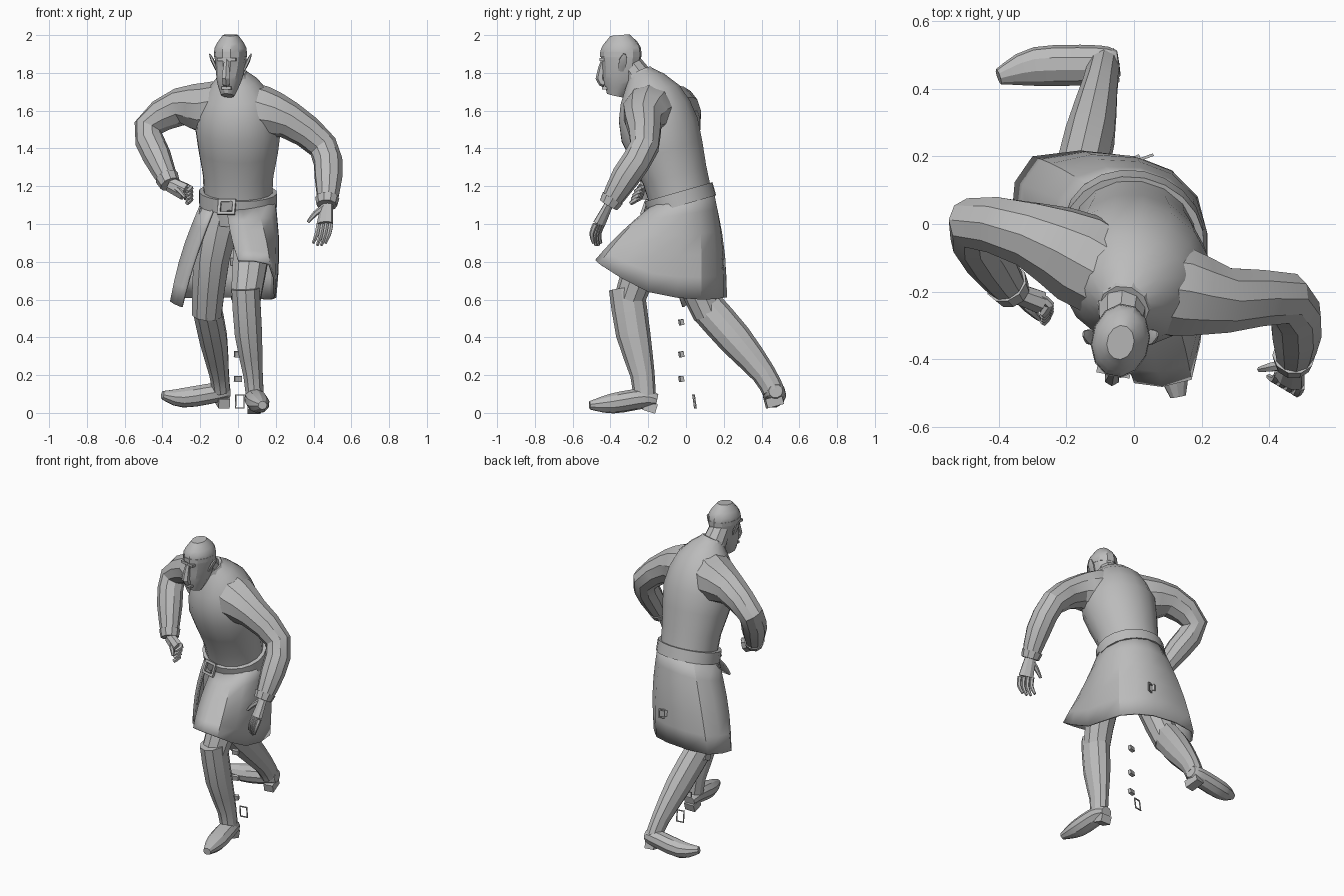
import bpy, bmesh, math
from mathutils import Vector, Matrix

default_cube = bpy.data.objects.get("Cube")
if default_cube:
    bpy.data.objects.remove(default_cube, do_unlink=True)

colour = (.5, .5, .5, 1)
grey = bpy.data.materials.new("plain_grey")
grey.use_nodes = True
grey.diffuse_color = colour
grey.node_tree.nodes["Principled BSDF"].inputs["Base Color"].default_value = colour

RIGHTWARD = Vector((1, 0, 0))
BACKWARD = Vector((0, 1, 0))
UPWARD = Vector((0, 0, 1))
BODY_SIDE = Matrix.Rotation(math.radians(-20), 3, 'Z') @ RIGHTWARD
FACE_SIDE = Matrix.Rotation(math.radians(-11), 3, 'Z') @ RIGHTWARD


def finish(name, bm):
    bmesh.ops.recalc_face_normals(bm, faces=bm.faces)
    mesh = bpy.data.meshes.new(name)
    bm.to_mesh(mesh)
    bm.free()
    mesh.materials.append(grey)
    part = bpy.data.objects.new(name, mesh)
    bpy.context.scene.collection.objects.link(part)
    bpy.ops.object.select_all(action='DESELECT')
    part.select_set(True)
    bpy.context.view_layer.objects.active = part
    bpy.ops.object.shade_smooth_by_angle(angle=math.radians(28))
    return part


def spline(points, steps):
    """Smooth curve through points of any dimension."""
    padded = [points[0], *points, points[-1]]
    result = []
    for before, start, end, after in zip(padded, padded[1:], padded[2:], padded[3:]):
        leave, arrive = (end - before) / 2, (after - start) / 2
        for step in range(steps):
            t = step / steps
            ease = t * t * (3 - 2 * t)
            result.append(start.lerp(end, ease)
                          + leave * t * (1 - t) ** 2 - arrive * t * t * (1 - t))
    return result + [points[-1]]


def tube(name, path, radii, side=RIGHTWARD, flat=1, sides=10, steps=2):
    """Closed tube along a smoothed path; flat is its depth over its width."""
    stations = spline([Vector((*p, r)) for p, r in zip(path, radii)], steps)
    centres = [s.xyz for s in stations]
    last = len(centres) - 1
    bm = bmesh.new()
    loops = []
    for i, (centre, station) in enumerate(zip(centres, stations)):
        along = (centres[min(i + 1, last)] - centres[max(i - 1, 0)]).normalized()
        side = (side - along * side.dot(along)).normalized()
        depth = along.cross(side) * flat
        turns = [math.tau * (k + .5) / sides for k in range(sides)]
        loops.append([bm.verts.new(centre + station.w * (side * math.cos(a) + depth * math.sin(a)))
                      for a in turns])
    for low, high in zip(loops, loops[1:]):
        for k in range(sides):
            bm.faces.new((low[k - 1], low[k], high[k], high[k - 1]))
    bm.faces.new(loops[0])
    bm.faces.new(loops[-1])
    return finish(name, bm)


def box(name, centre, size, yaw=0, pitch=0):
    turn = Matrix.Rotation(math.radians(yaw), 4, 'Z') @ Matrix.Rotation(math.radians(pitch), 4, 'X')
    bm = bmesh.new()
    bmesh.ops.create_cube(bm, size=1, matrix=Matrix.Translation(centre) @ turn
                          @ Matrix.Diagonal((*size, 1)))
    return finish(name, bm)


def buckle(name, centre, width, height, bar, yaw, pitch):
    """Open rectangle of four bars."""
    turn = Matrix.Rotation(math.radians(yaw), 3, 'Z') @ Matrix.Rotation(math.radians(pitch), 3, 'X')
    for sign in (-1, 1):
        across = turn @ RIGHTWARD * sign * width / 2
        upward = turn @ UPWARD * sign * height / 2
        box(name + "_upright", Vector(centre) + across, (bar, bar, height + bar), yaw, pitch)
        box(name + "_crossbar", Vector(centre) + upward, (width, bar, bar), yaw, pitch)


# Torso leaning forward, with belt
tube("torso", [(0, 0, 1.02), (0, -.06, 1.26), (0, -.14, 1.5), (-.01, -.19, 1.68), (-.03, -.24, 1.8)],
     [.18, .19, .23, .18, .07], BODY_SIDE, flat=.92, sides=16)
tube("belt", [(0, -.02, 1.1), (0, -.04, 1.17)], [.21, .21], BODY_SIDE, flat=.88, sides=20)
buckle("belt_buckle", (-.06, -.21, 1.09), .08, .07, .015, -15, -20)

# Neck, collar and head
tube("neck", [(-.03, -.21, 1.72), (-.04, -.31, 1.86)], [.08, .065])
tube("collar", [(-.02, -.22, 1.74), (-.03, -.25, 1.8)], [.1, .075], BODY_SIDE)
tube("head", [(-.055, -.375, 1.68), (-.05, -.36, 1.75), (-.04, -.345, 1.84), (-.04, -.345, 1.93), (-.04, -.35, 2)],
     [.035, .062, .078, .084, .04], FACE_SIDE, flat=1.28, sides=12, steps=3)
tube("cap_rim", [(-.04, -.345, 1.885), (-.04, -.345, 1.91)], [.087, .087], FACE_SIDE, flat=1.28, sides=12)
tube("nose", [(-.06, -.435, 1.87), (-.065, -.455, 1.77), (-.06, -.43, 1.74)], [.014, .024, .018], sides=6)
box("brow", (-.06, -.435, 1.87), (.1, .025, .016), yaw=-11)
box("mouth", (-.06, -.425, 1.72), (.05, .03, .014), yaw=-11)
for sign, label in ((-1, "right"), (1, "left")):
    root = Vector((-.04 + sign * .07, -.345, 1.81))
    tip = root + Vector((sign * .04, .02, .09))
    tube(label + "_ear", [root, root.lerp(tip, .6), tip], [.015, .025, .008], BACKWARD, flat=.4, sides=6)

# Sleeves growing out of a shared yoke, with cuffs over the wrists
YOKE = (-.02, -.18, 1.64)
ARMS = {
    "right": [YOKE, (-.16, -.1, 1.61), (-.31, -.03, 1.62), (-.475, 0, 1.51), (-.43, -.1, 1.36), (-.36, -.2, 1.21)],
    "left": [YOKE, (.13, -.2, 1.59), (.27, -.225, 1.55), (.45, -.22, 1.41), (.48, -.32, 1.25), (.47, -.41, 1.1)],
}
for label, path in ARMS.items():
    tube(label + "_sleeve", path, [.13, .14, .1, .079, .076, .05], BACKWARD)
    forearm, wrist = Vector(path[-2]), Vector(path[-1])
    tube(label + "_cuff", [wrist.lerp(forearm, .25), wrist], [.064, .055], BACKWARD)

# Right hand closed, left hand hanging open
right_wrist, left_wrist = (Vector(path[-1]) for path in ARMS.values())
right_knuckles = right_wrist + Vector((.08, -.03, -.04))
left_knuckles = left_wrist + Vector((-.01, -.05, -.1))
left_spread = Vector((1, -.6, 0)).normalized()
tube("right_palm", [right_wrist, right_knuckles], [.042, .048], UPWARD, flat=.75, sides=8)
tube("left_palm", [left_wrist, left_knuckles], [.035, .048], left_spread, flat=.6, sides=8)
for k in range(4):
    offset = k - 1.5
    root = right_knuckles + Vector((0, -.008, -.02)) * offset
    curl = [root, root + Vector((.03, -.02, -.01)), root + Vector((.01, -.05, -.03))]
    tube("right_finger", curl, [.014, .015, .012], UPWARD, sides=6)
    root = left_knuckles + left_spread * offset * .025
    reach = .12 - abs(offset) * .012
    hang = [root, root + Vector((-.01, -.02, -reach / 2)), root + Vector((-.03, -.01, -reach))]
    tube("left_finger", hang, [.014, .013, .008], sides=6)
for label, wrist, reach in (("right", right_wrist, Vector((.08, -.08, -.07))),
                            ("left", left_wrist, Vector((-.1, -.02, -.09)))):
    middle = wrist + reach * .6 + UPWARD * .01
    tube(label + "_thumb", [wrist, middle, wrist + reach], [.016, .015, .008], BACKWARD, sides=6)

# Trousers, boots and heels
LEGS = {
    "left": ([(.08, -.03, 1.06), (.07, -.2, .85), (.04, -.3, .6)],
             [(.04, -.315, .66), (.055, -.28, .42), (.08, -.23, .2), (.09, -.22, .07)],
             [(.085, -.155, .065), (.09, -.23, .075), (.11, -.39, .05), (.13, -.51, .04)],
             BODY_SIDE),
    "right": ([(-.09, -.02, 1.06), (-.14, 0, .82), (-.165, .12, .52)],
              [(-.165, .11, .56), (-.13, .26, .39), (-.1, .41, .21), (-.09, .46, .12)],
              [(-.045, .475, .115), (-.1, .47, .11), (-.29, .465, .08), (-.4, .435, .095)],
              Vector((.2, 1, .25))),
}
for label, (thigh, shaft, foot, foot_side) in LEGS.items():
    tube(label + "_trouser", thigh, [.12, .1, .082])
    tube(label + "_boot_shaft", shaft, [.078, .076, .054, .05], flat=1.2)
    tube(label + "_boot_foot", foot, [.038, .058, .058, .024], foot_side, flat=.92, steps=3)
box("left_boot_heel", (.085, -.19, .03), (.07, .07, .05), pitch=-18)
box("right_boot_heel", (-.08, .465, .06), (.06, .09, .05), yaw=10, pitch=15)

# Coat skirt, open at the front, hanging from the belt to an uneven hem
HEM = [(-.3, -.02, .56), (-.36, .04, .59), (-.3, .2, .61), (0, .2, .61),
       (.18, .08, .6), (.2, -.2, .64), (.17, -.46, .79), (0, -.47, .81)]
ROWS = 5
hem = spline([Vector(p) for p in HEM], 2)
lean = Vector((BODY_SIDE.y, -BODY_SIDE.x, -.33))
waist = Vector((0, -.03, 1.13))
bm = bmesh.new()
columns = []
for i, low in enumerate(hem):
    turn = math.radians(25 + (360 - 25) * i / (len(hem) - 1))
    outward = lean * math.cos(turn) * .175 - BODY_SIDE * math.sin(turn) * .2
    column = []
    for row in range(ROWS + 1):
        drop = row / ROWS
        bulge = outward.normalized() * math.sin(math.pi * drop) * .02
        column.append(bm.verts.new((waist + outward).lerp(low, drop) + bulge))
    columns.append(column)
for near, far in zip(columns, columns[1:]):
    for row in range(ROWS):
        bm.faces.new((near[row], far[row], far[row + 1], near[row + 1]))
skirt = finish("coat_skirt", bm)
skirt.modifiers.new("cloth_thickness", 'SOLIDIFY').thickness = .012

# Small loose fittings
for height in (.18, .31, .48):
    box("loose_clip", (0, -.025, height), (.04, .02, .03), yaw=15, pitch=10)
buckle("loose_buckle", (.01, .045, .06), .045, .07, .006, 10, 8)
box("back_clasp", (0, .17, .8), (.06, .05, .04), yaw=30)
buckle("back_clasp_ring", (.03, .195, .79), .05, .05, .008, 20, 0)
